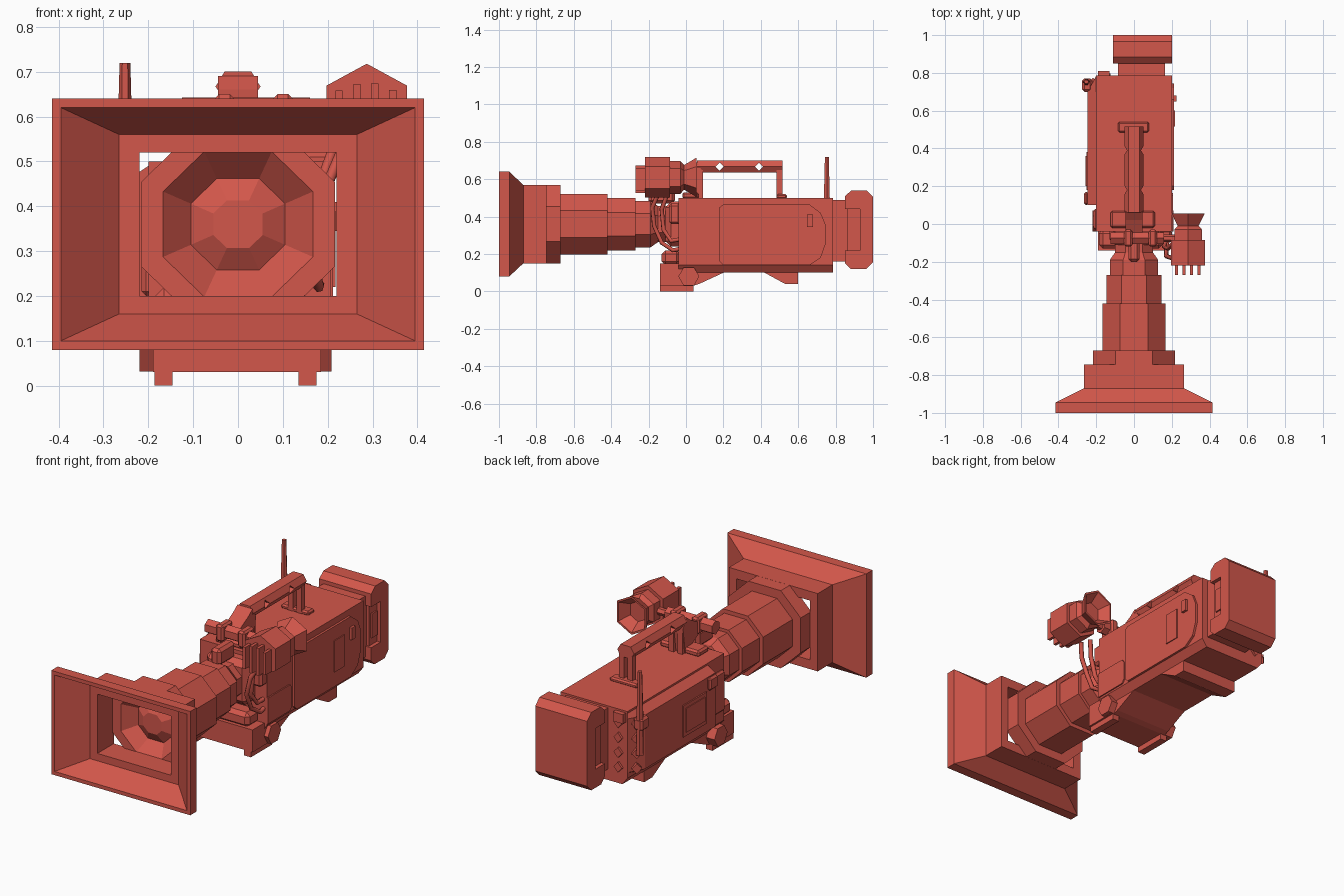
import bpy, bmesh, math

if "Cube" in bpy.data.objects:
    bpy.data.objects.remove(bpy.data.objects["Cube"])

mat = bpy.data.materials.new("coral red")
mat.diffuse_color = (0.65, 0.095, 0.07, 1)
mat.use_nodes = True
mat.node_tree.nodes["Principled BSDF"].inputs["Base Color"].default_value = mat.diffuse_color


def finish(name, bm):
    bmesh.ops.recalc_face_normals(bm, faces=bm.faces)
    me = bpy.data.meshes.new(name)
    bm.to_mesh(me)
    bm.free()
    me.materials.append(mat)
    ob = bpy.data.objects.new(name, me)
    bpy.context.collection.objects.link(ob)
    return ob


def loft(name, rings, closed=False):
    """Skin a row of equal-length point rings, capped or joined end to start."""
    bm = bmesh.new()
    vr = [[bm.verts.new(p) for p in r] for r in rings]
    n = len(vr[0])
    pairs = list(zip(vr, vr[1:])) + ([(vr[-1], vr[0])] if closed else [])
    for a, b in pairs:
        for i in range(n):
            j = (i + 1) % n
            bm.faces.new((a[i], a[j], b[j], b[i]))
    if not closed:
        bm.faces.new(vr[0])
        bm.faces.new(vr[-1])
    return finish(name, bm)


def box(name, x0, x1, y0, y1, z0, z1, bevel=0):
    ob = loft(name, [[(x0, y0, z), (x1, y0, z), (x1, y1, z), (x0, y1, z)] for z in (z0, z1)])
    if bevel:
        m = ob.modifiers.new("bevel", 'BEVEL')
        m.width, m.segments = bevel, 1
    return ob


def side_prism(name, x0, x1, prof):
    return loft(name, [[(x, y, z) for y, z in prof] for x in (x0, x1)])


def ngon(cy, cz, ry, rz, n, turn=0.0):
    return [(cy + ry * math.cos(turn + i * math.tau / n),
             cz + rz * math.sin(turn + i * math.tau / n)) for i in range(n)]


def tube(name, pts, r):
    cu = bpy.data.curves.new(name, 'CURVE')
    cu.dimensions = '3D'
    cu.bevel_depth, cu.bevel_resolution, cu.use_fill_caps = r, 1, True
    sp = cu.splines.new('POLY')
    sp.points.add(len(pts) - 1)
    for p, c in zip(sp.points, pts):
        p.co = (*c, 1)
    cu.materials.append(mat)
    ob = bpy.data.objects.new(name, cu)
    bpy.context.collection.objects.link(ob)
    bpy.ops.object.select_all(action='DESELECT')
    ob.select_set(True)
    bpy.context.view_layer.objects.active = ob
    bpy.ops.object.convert(target='MESH')


CZ = 0.36   # height of the lens axis


# Rectangular hood with sloped inner walls
def rect(y, a, b):
    return [(-a, y, CZ - b), (a, y, CZ - b), (a, y, CZ + b), (-a, y, CZ + b)]


loft("lens_hood", [rect(*r) for r in (
    (-.745, .265, .21), (-.87, .265, .21), (-.945, .415, .28), (-1, .415, .28),
    (-1, .395, .26), (-.885, .265, .2), (-.885, .22, .16), (-.745, .22, .16))], closed=True)


# Stepped octagonal barrel ending in a recessed glass
def octagon(y, a):
    c = a * .45
    return [(x, y, CZ + z * .97) for x, z in (
        (-c, -a), (c, -a), (a, -c), (a, c), (c, a), (-c, a), (-a, c), (-a, -c))]


loft("lens_barrel", [octagon(*r) for r in (
    (-.03, .1), (-.15, .1), (-.19, .128), (-.27, .128), (-.27, .145), (-.42, .145),
    (-.42, .167), (-.67, .167), (-.67, .216), (-.76, .216), (-.76, .167),
    (-.70, .105), (-.73, .055))])
box("lens_mount", -.13, .13, -.11, .0, .24, .48, .03)

# Main body: cross-section along y with chamfered upper left and lower edges
section = [(-.17, .1), (.17, .1), (.2, .14), (.2, .5), (-.2, .5), (-.2, .14)]
loft("body", [[(x, y, z) for x, z in section] for y in (-.04, .785)])
wing = [(-.19, .14), (-.245, .17), (-.245, .46), (-.2, .49), (-.19, .49)]
loft("left_panel", [[(x, y, z) for x, z in wing] for y in (.1, .7)]
     + [[(max(x, -.2), .785, z) for x, z in wing]])
side_prism("belly", -.17, .17, [(-.04, .15), (-.04, .06), (.04, .03), (.07, .04), (.2, .1),
                                (.42, .1), (.53, .04), (.6, .04), (.6, .1), (.6, .15)])

# Right side door with cut corners, frames and hatch
side_prism("right_panel", .19, .212, [(.18, .16), (.2, .14), (.66, .14), (.72, .18), (.745, .25),
                                      (.745, .36), (.72, .42), (.66, .465), (.2, .465), (.18, .45)])
side_prism("front_hatch", .19, .207, [(-.04, .15), (.15, .15), (.165, .17), (.165, .27),
                                      (.15, .29), (-.04, .29)])
box("side_window", .21, .217, .515, .6, .22, .39)
box("side_switch", .21, .226, .648, .68, .345, .41)

# Left side screen, buttons and rear connectors
box("screen_frame", -.252, -.24, .18, .38, .22, .39)
box("screen", -.256, -.25, .2, .36, .24, .37)
box("left_button_block", -.265, -.24, .1, .17, .39, .46, .01)
for i in range(4):
    z = .19 + i * .08
    loft("rear_connector", [[(-.15 + a, y, b) for a, b in ngon(0, z, .025, .028, 4)]
                            for y in (.78, .797)])
    loft("corner_connector", [[(-.222 + a - d, .742 + a + d, b) for a, b in ngon(0, z, .018, .028, 4)]
                              for d in (-.01, .014)])

# Antenna
loft("antenna", [[(x, y, z) for x, y in ngon(-.252, .753, r, r, 6)]
                 for z, r in ((.27, .02), (.5, .018), (.72, .012))])
box("antenna_clip", -.275, -.22, .7, .77, .4, .47, .012)

# Rear coupling and battery with stepped sides
box("battery_coupling", -.085, .165, .77, .87, .16, .49)
box("battery_core", -.09, .18, .86, .995, .16, .5)
side_prism("battery_top", -.11, .2, [(.85, .44), (.85, .51), (.885, .54), (.965, .54), (1, .505), (1, .44)])
side_prism("battery_bottom", -.11, .2, [(.85, .22), (.85, .15), (.88, .12), (.965, .12), (1, .155), (1, .22)])
box("battery_back", -.11, .2, .93, 1, .21, .45)
box("battery_latch", .17, .188, .875, .92, .26, .39)

# Shoulder base, feet and side knobs
box("base", -.19, .185, -.14, .04, .03, .15)
for x in (-.166, .155):
    box("foot", x - .02, x + .02, -.14, .04, 0, .04)
for x0, x1 in ((.17, .208), (-.22, -.17)):
    side_prism("base_knob", x0, x1, ngon(.015, .08, .056, .056, 6))
box("front_collar", -.185, .15, -.13, -.03, .14, .22, .02)
box("left_front_grip", -.215, -.19, -.03, .08, .2, .42, .01)

# Carry handle: hexagonal bar with diamond holes, posts and plates
hexbar = [(-.05, .667), (-.03, .635), (.03, .635), (.05, .667), (.03, .7), (-.03, .7)]
bar = loft("handle_bar", [[(x, y, z) for x, z in hexbar] for y in (.06, .515)])
cutters = [side_prism("hole_cutter", -.2, .2, ngon(y, .667, .022, .022, 4)) for y in (.18, .39)]
bpy.context.view_layer.objects.active = bar
for c in cutters:
    c.hide_render = True
    m = bar.modifiers.new("hole", 'BOOLEAN')
    m.operation, m.object, m.solver = 'DIFFERENCE', c, 'EXACT'
    bpy.ops.object.modifier_apply(modifier=m.name)
    bpy.data.objects.remove(c)
for y0, y1 in ((.06, .09), (.485, .515)):
    for s in (-1, 1):
        x = s * .026
        box("handle_post", x - .015, x + .015, y0, y1, .49, .65)
box("rear_handle_plate", -.085, .08, .485, .54, .495, .52, .008)
box("front_handle_plate", -.125, .11, -.02, .07, .495, .53, .01)
side_prism("handle_nose", -.045, .045, [(-.09, .6), (-.06, .57), (.07, .5), (.09, .64), (.06, .69), (.02, .66)])

# Crossbar that carries the viewfinder
side_prism("crossbar", -.125, .16, ngon(-.075, .605, .035, .038, 6, math.pi / 6))
for x in (-.03, .1):
    box("crossbar_clamp", x - .022, x + .022, -.12, -.03, .56, .65, .01)
side_prism("crossbar_pin", .15, .24, ngon(-.075, .605, .02, .02, 6))
box("microphone_mount", -.03, .03, -.2, -.06, .47, .56, .015)


# Hexagonal viewfinder with flared, hollow eyecup
def hexa(y, s):
    return [(.287 + s * x, y, .61 + s * z) for x, z in (
        (0, .11), (.092, .06), (.092, -.06), (0, -.11), (-.092, -.06), (-.092, .06))]


loft("viewfinder", [hexa(*r) for r in (
    (-.22, .98), (-.085, .98), (-.085, .8), (-.03, .8), (-.01, .6), (.055, .95),
    (.055, .85), (0, .5))])
for x in (.225, .265, .305, .345):
    h = .07 - abs(x - .287) * .35
    box("viewfinder_fin", x - .008, x + .008, -.27, -.21, .61 - h - .02, .61 + h)

# Cables from the viewfinder to the body
tube("long_cable", [(.23, -.15, .52), (.2, -.18, .45), (.17, -.17, .35), (.17, -.13, .26),
                    (.18, -.07, .22), (.18, -.02, .23)], .012)
tube("short_cable", [(.21, -.1, .52), (.18, -.13, .44), (.16, -.12, .33), (.17, -.08, .27),
                     (.18, -.02, .28)], .012)
box("cable_socket", .14, .2, -.09, -.03, .36, .47, .012)

# Small switches on the roof
box("roof_switch", -.19, -.13, .775, .81, .44, .49)
